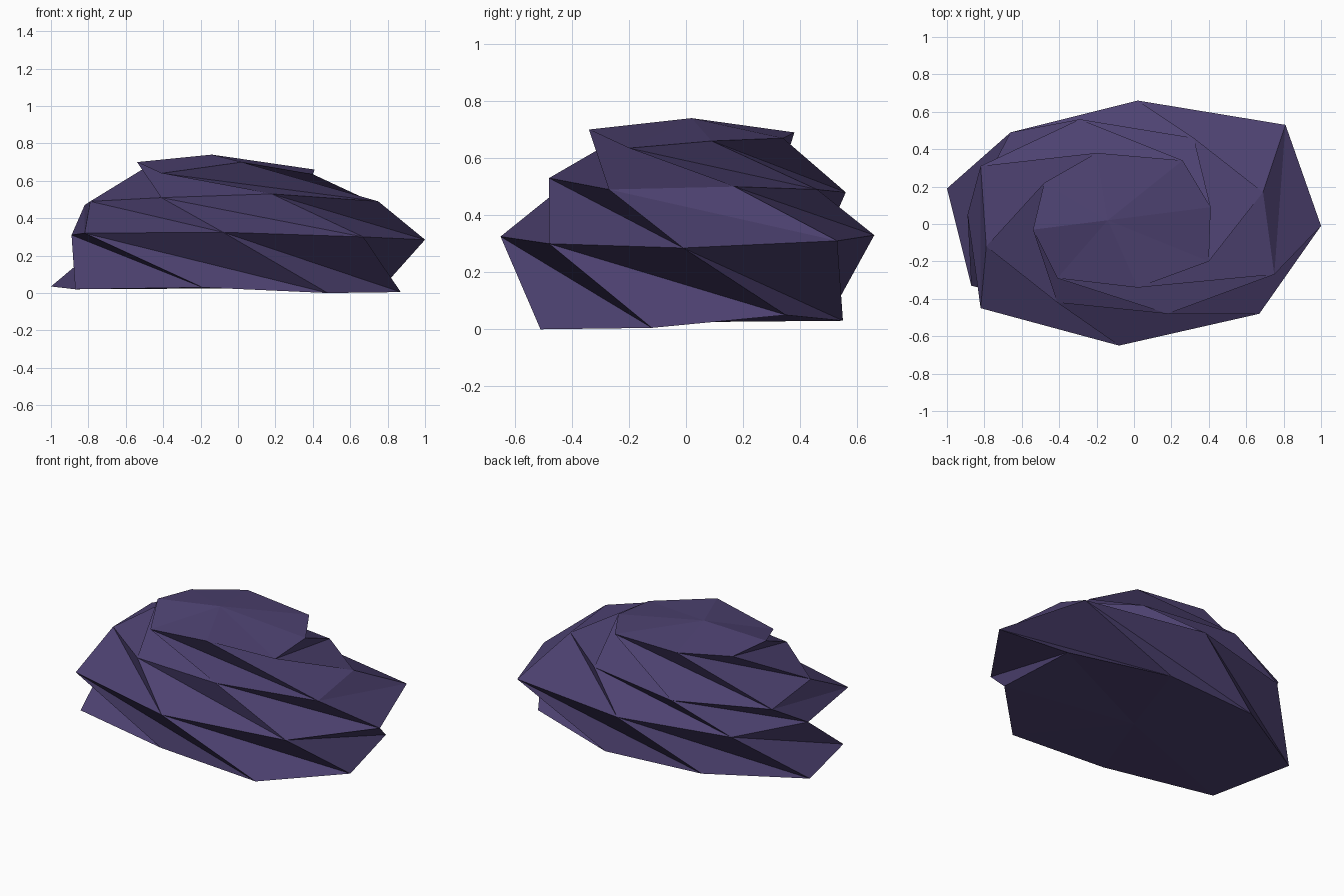
import bpy
import bmesh

if "Cube" in bpy.data.objects:
    bpy.data.objects.remove(bpy.data.objects["Cube"])

# One dark violet stone colour
violet = bpy.data.materials.new("dark_violet_stone")
violet.diffuse_color = (0.075, 0.054, 0.165, 1)
violet.use_nodes = True
violet.node_tree.nodes["Principled BSDF"].inputs["Base Color"].default_value = violet.diffuse_color

# Eight-sided cross-sections, counterclockwise; each is twisted against the next
rings = [
    # base
    [(.87, -.12, .005), (.79, .35, .05), (.18, .55, .03), (-.46, .50, .04),
     (-1, .19, .035), (-.87, -.33, .02), (-.19, -.50, .03), (.48, -.51, 0)],
    # widest belt
    [(.67, -.48, .30), (1, -.01, .285), (.81, .53, .31), (.02, .66, .33),
     (-.66, .49, .32), (-.89, .05, .31), (-.82, -.45, .32), (-.08, -.65, .325)],
    # shoulder
    [(.18, -.48, .53), (.75, -.27, .49), (.69, .17, .50), (.32, .46, .49),
     (-.29, .56, .48), (-.82, .31, .47), (-.79, -.12, .49), (-.41, -.42, .51)],
    # crown
    [(-.41, -.29, .64), (.02, -.34, .70), (.40, -.20, .635), (.41, .09, .66),
     (.26, .34, .67), (-.20, .38, .69), (-.48, .22, .68), (-.54, -.03, .70)],
]

bm = bmesh.new()
loops = [[bm.verts.new(p) for p in ring] for ring in rings]
sides = len(loops[0])

# Twisted walls, creased along the long diagonal
for low, high in zip(loops, loops[1:]):
    for i in range(sides):
        j = (i + 1) % sides
        bm.faces.new((low[i], low[j], high[i]))
        bm.faces.new((low[j], high[j], high[i]))

# Shallow fans closing the top and the underside
peak = bm.verts.new((-.14, .02, .74))
under = bm.verts.new((0, 0, .025))
for i in range(sides):
    j = (i + 1) % sides
    bm.faces.new((loops[-1][i], loops[-1][j], peak))
    bm.faces.new((loops[0][j], loops[0][i], under))

mesh = bpy.data.meshes.new("twisted_rock")
bm.to_mesh(mesh)
bm.free()
mesh.materials.append(violet)
rock = bpy.data.objects.new("twisted_rock", mesh)
bpy.context.collection.objects.link(rock)
